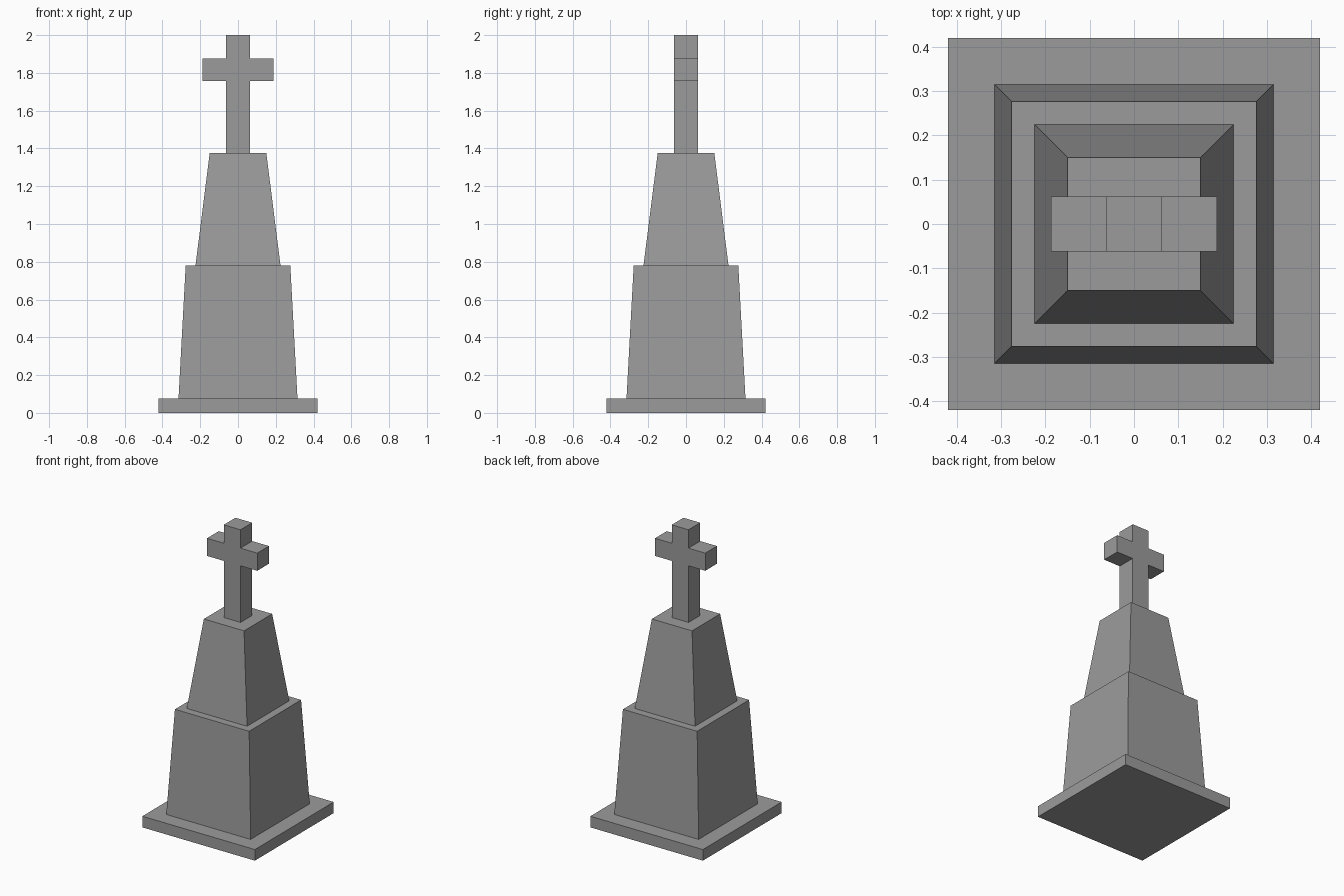
import bpy
import bmesh

cube = bpy.data.objects.get("Cube")
if cube:
    bpy.data.objects.remove(cube, do_unlink=True)

# Single grey stone colour
stone = bpy.data.materials.new("grey_stone")
stone.use_nodes = True
color = (0.33, 0.33, 0.33, 1)
stone.diffuse_color = color
bsdf = next(n for n in stone.node_tree.nodes if n.type == "BSDF_PRINCIPLED")
bsdf.inputs["Base Color"].default_value = color


def finish(name, bm):
    bmesh.ops.recalc_face_normals(bm, faces=bm.faces)
    mesh = bpy.data.meshes.new(name)
    bm.to_mesh(mesh)
    bm.free()
    mesh.materials.append(stone)
    obj = bpy.data.objects.new(name, mesh)
    bpy.context.collection.objects.link(obj)
    return obj


def tapered_block(name, bottom, top, z0, z1):
    """Square block whose half width goes from bottom to top."""
    bm = bmesh.new()
    bmesh.ops.create_cube(bm, size=2)
    for v in bm.verts:
        half, z = (top, z1) if v.co.z > 0 else (bottom, z0)
        v.co = (v.co.x * half, v.co.y * half, z)
    return finish(name, bm)


# Plinth and the two tapering tiers
tapered_block("base_slab", 0.42, 0.42, 0, 0.075)
tapered_block("lower_tier", 0.315, 0.277, 0.075, 0.78)
tapered_block("upper_tier", 0.225, 0.15, 0.78, 1.375)

# Cross: right half of the outline, mirrored and extruded in depth
post, arm = 0.0625, 0.1875
arm_bottom, arm_top = 1.757, 1.876
right = [(post, 1.375), (post, arm_bottom), (arm, arm_bottom),
         (arm, arm_top), (post, arm_top), (post, 2)]
outline = right + [(-x, z) for x, z in reversed(right)]
bm = bmesh.new()
face = bm.faces.new([bm.verts.new((x, -post, z)) for x, z in outline])
extruded = bmesh.ops.extrude_face_region(bm, geom=[face])
for v in extruded["geom"]:
    if isinstance(v, bmesh.types.BMVert):
        v.co.y = post
finish("cross", bm)
